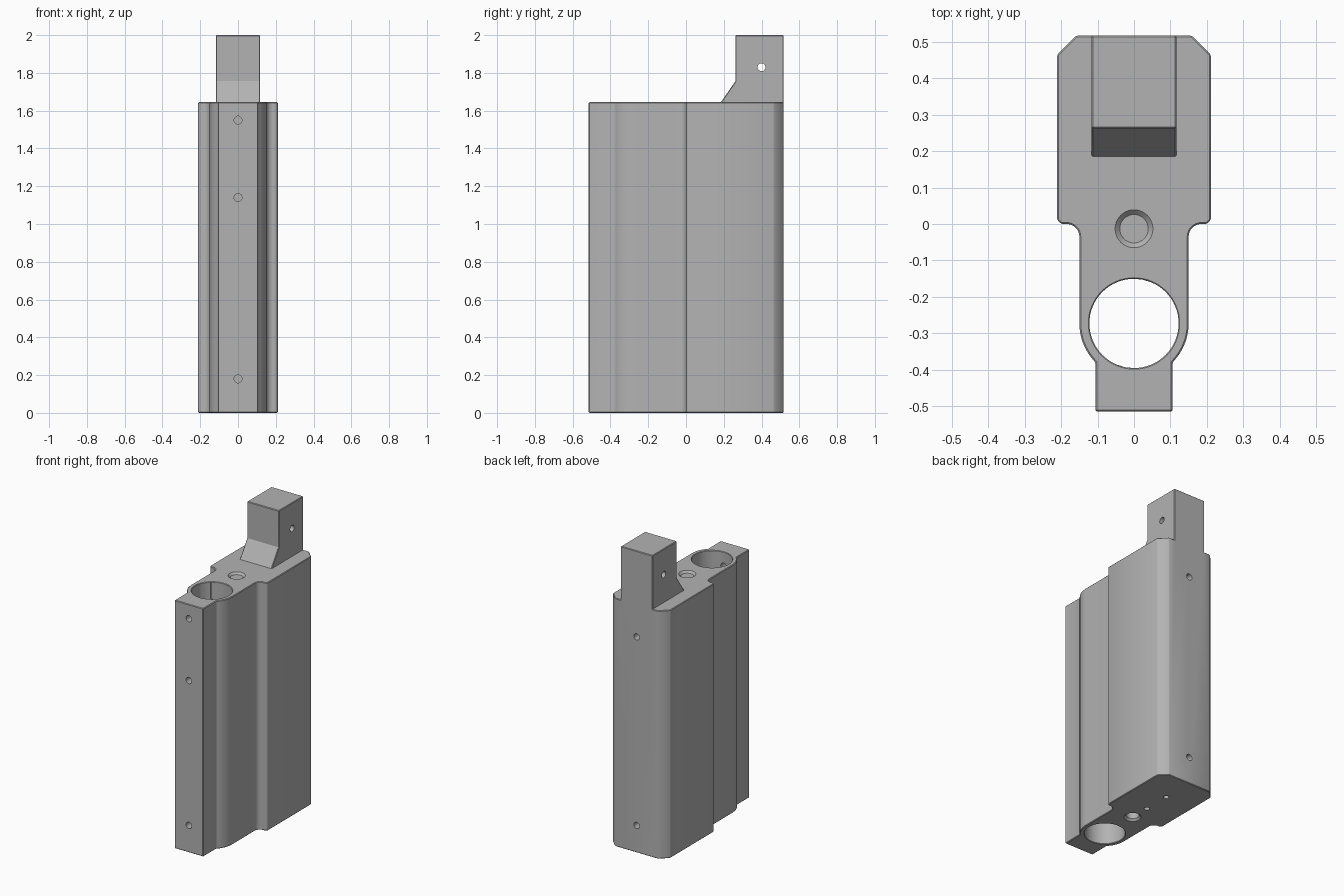
import bpy, bmesh, math
from mathutils import Matrix, Vector

cube = bpy.data.objects.get("Cube")
if cube:
    bpy.data.objects.remove(cube, do_unlink=True)

# One plain grey for the whole part
grey = bpy.data.materials.new("machined_grey")
grey.use_nodes = True
grey.diffuse_color = (0.45, 0.45, 0.45, 1)
grey.node_tree.nodes["Principled BSDF"].inputs["Base Color"].default_value = (0.45, 0.45, 0.45, 1)

BODY_TOP = 1.645


def make_object(name, bm):
    bmesh.ops.recalc_face_normals(bm, faces=bm.faces)
    mesh = bpy.data.meshes.new(name)
    bm.to_mesh(mesh)
    bm.free()
    mesh.materials.append(grey)
    obj = bpy.data.objects.new(name, mesh)
    bpy.context.collection.objects.link(obj)
    return obj


def prism(name, points, sweep):
    """Extrude a closed outline along a vector."""
    bm = bmesh.new()
    face = bm.faces.new([bm.verts.new(p) for p in points])
    ext = bmesh.ops.extrude_face_region(bm, geom=[face])
    verts = [v for v in ext["geom"] if isinstance(v, bmesh.types.BMVert)]
    bmesh.ops.translate(bm, verts=verts, vec=sweep)
    return make_object(name, bm)


def cylinder(name, start, end, r1, r2=None, sides=24):
    """Cylinder or cone running between two points."""
    start, end = Vector(start), Vector(end)
    axis = end - start
    bm = bmesh.new()
    turn = axis.to_track_quat('Z', 'Y').to_matrix().to_4x4()
    bmesh.ops.create_cone(bm, cap_ends=True, segments=sides, radius1=r1,
                          radius2=r1 if r2 is None else r2, depth=axis.length,
                          matrix=Matrix.Translation((start + end) / 2) @ turn)
    return make_object(name, bm)


def apply(obj, mod):
    bpy.ops.object.select_all(action='DESELECT')
    bpy.context.view_layer.objects.active = obj
    obj.select_set(True)
    bpy.ops.object.modifier_apply(modifier=mod.name)


def chamfer(obj, width):
    mod = obj.modifiers.new("chamfer", 'BEVEL')
    mod.width, mod.segments, mod.limit_method = width, 1, 'ANGLE'
    mod.angle_limit = math.radians(40)
    apply(obj, mod)


def combine(obj, other, operation):
    mod = obj.modifiers.new("combine", 'BOOLEAN')
    mod.operation, mod.object, mod.solver = operation, other, 'EXACT'
    apply(obj, mod)
    bpy.data.objects.remove(other, do_unlink=True)


def arc(cx, cy, r, a, b, n):
    steps = [math.radians(a + (b - a) * i / n) for i in range(n + 1)]
    return [(cx + r * math.cos(t), cy + r * math.sin(t)) for t in steps]


# Body outline: narrow nose, round bore wall, filleted step, wide back
BORE_Y, SCREW_Y = -0.273, -0.013
half = [(0.106, -0.515)]
half += arc(0, BORE_Y, 0.15, -45, 0, 10)
half += arc(0.185, -0.035, 0.035, 180, 90, 8)
half += [(0.2, 0), (0.211, 0.011), (0.211, 0.465), (0.159, 0.517)]
outline = half + [(-x, y) for x, y in reversed(half)]
body = prism("magazine_block", [(x, y, 0) for x, y in outline], (0, 0, BODY_TOP))
chamfer(body, 0.004)

# Upright lug with sloped front foot
side = [(0.171, BODY_TOP - 0.02), (0.185, BODY_TOP), (0.262, 1.757),
        (0.262, 2), (0.517, 2), (0.517, BODY_TOP - 0.02)]
lug = prism("lug", [(-0.117, y, z) for y, z in side], (0.234, 0, 0))
chamfer(lug, 0.004)
combine(body, lug, 'UNION')


def cut(*args, **kw):
    combine(body, cylinder("cutter", *args, **kw), 'DIFFERENCE')


# Vertical bores with countersunk rims at both ends
for y, r, rim, sides in ((BORE_Y, 0.1225, 0.003, 64), (SCREW_Y, 0.039, 0.013, 40)):
    cut((0, y, -0.1), (0, y, BODY_TOP + 0.1), r, sides=sides)
    for z, d in ((0, 1), (BODY_TOP, -1)):
        cut((0, y, z - d * rim), (0, y, z + d * rim), r + 2 * rim, r, sides=sides)

# Cross holes: nose, back, lug and underside
for z in (0.18, 1.14, 1.55):
    cut((0, -0.6, z), (0, BORE_Y, z), 0.021)
for z in (0.18, 1.43):
    cut((0, 0.6, z), (0, 0.36, z), 0.021)
cut((-0.3, 0.4, 1.83), (0.3, 0.4, 1.83), 0.021)
for y in (0.12, 0.3):
    cut((0, y, -0.1), (0, y, 0.12), 0.017)

bpy.ops.object.select_all(action='DESELECT')
body.select_set(True)
bpy.context.view_layer.objects.active = body
bpy.ops.object.shade_smooth_by_angle(angle=math.radians(30))
